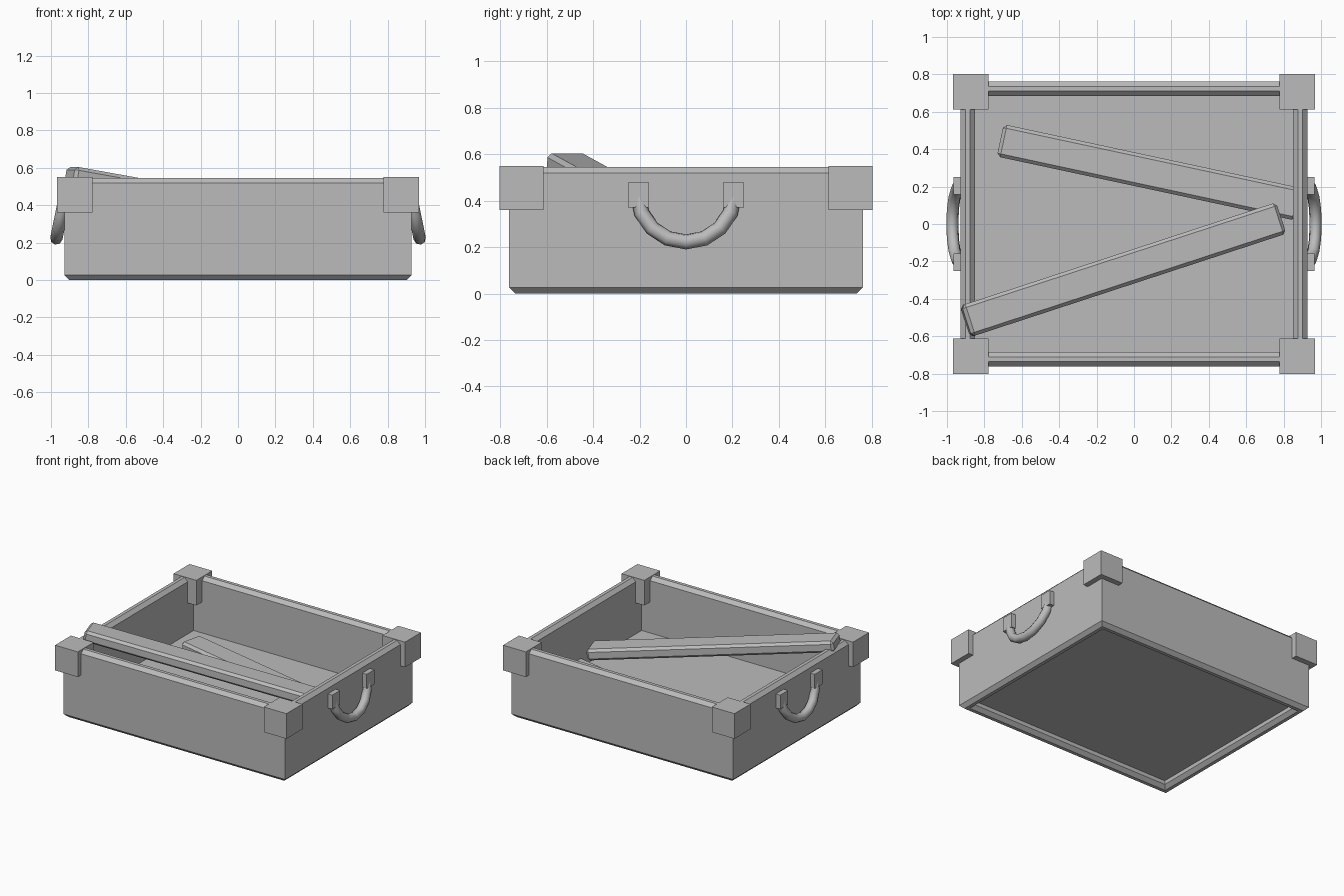
import bpy, bmesh, math
from mathutils import Matrix, Vector

if "Cube" in bpy.data.objects:
    bpy.data.objects.remove(bpy.data.objects["Cube"])

grey = bpy.data.materials.new("plain grey")
grey.diffuse_color = (0.5, 0.5, 0.5, 1)
grey.use_nodes = True
grey.node_tree.nodes["Principled BSDF"].inputs["Base Color"].default_value = grey.diffuse_color


def finish(name, bm):
    bmesh.ops.recalc_face_normals(bm, faces=bm.faces)
    me = bpy.data.meshes.new(name)
    bm.to_mesh(me)
    bm.free()
    me.materials.append(grey)
    ob = bpy.data.objects.new(name, me)
    bpy.context.collection.objects.link(ob)
    return ob


def box(name, center, size, bevel=0, rot=Matrix()):
    bm = bmesh.new()
    bmesh.ops.create_cube(bm, size=1, matrix=Matrix.Diagonal((*size, 1)))
    if bevel:
        bmesh.ops.bevel(bm, geom=bm.edges[:], offset=bevel, segments=1, affect='EDGES')
    bm.transform(Matrix.Translation(center) @ rot)
    return finish(name, bm)


def plank(name, start, end, width, thick, bevel):
    # start and end are the middles of the top face's two ends
    a, b = Vector(start), Vector(end)
    x = (b - a).normalized()
    y = Vector((0, 0, 1)).cross(x).normalized()
    z = x.cross(y)
    rot = Matrix((x, y, z)).transposed().to_4x4()
    box(name, (a + b) / 2 - z * thick / 2, ((b - a).length, width, thick), bevel, rot)


# Walls: chamfered board profile (inset, height) swept round the rectangle
X, Y, T, H, C = 0.928, 0.762, 0.078, 0.546, 0.026
profile = [(0, C), (C, 0), (T - C, 0), (T, C),
           (T, H - C), (T - C, H), (C, H), (0, H - C)]
bm = bmesh.new()
rings = [[bm.verts.new((sx * (X - i), sy * (Y - i), z)) for i, z in profile]
         for sx, sy in ((-1, -1), (1, -1), (1, 1), (-1, 1))]
for k in range(4):
    r, s = rings[k], rings[(k + 1) % 4]
    for j in range(8):
        n = (j + 1) % 8
        bm.faces.new((r[j], r[n], s[n], s[j]))
finish("crate_walls", bm)

# Floor panel, set up inside the walls
box("crate_floor", (0, 0, 0.09), (2 * X - 0.1, 2 * Y - 0.1, 0.07))

# Corner blocks
for sx, sy, n in ((-1, -1, "front_left"), (1, -1, "front_right"),
                  (1, 1, "back_right"), (-1, 1, "back_left")):
    box(n + "_corner_block", (sx * 0.873, sy * 0.708, 0.455), (0.19, 0.19, 0.19))

# Handles: mounting blocks and a drooping half ring tilted outwards
SEG, SIDES, R, TUBE = 8, 8, 0.207, 0.033
for sx, side in ((-1, "left"), (1, "right")):
    for sy, end in ((-1, "front"), (1, "back")):
        box(f"{side}_handle_{end}_mount", (sx * 0.935, sy * 0.205, 0.425), (0.06, 0.092, 0.108))
    bm = bmesh.new()
    loops = []
    tilt = math.radians(11.5)
    for i in range(SEG + 1):
        a = math.pi * i / SEG
        loop = []
        for j in range(SIDES):
            b = 2 * math.pi * j / SIDES
            d = R + TUBE * math.cos(b)
            out, down = TUBE * math.sin(b), d * math.sin(a)
            px = 0.93 + out * math.cos(tilt) + down * math.sin(tilt)
            pz = 0.425 - down * math.cos(tilt) + out * math.sin(tilt)
            loop.append(bm.verts.new((sx * px, d * math.cos(a), pz)))
        loops.append(loop)
    for r, s in zip(loops, loops[1:]):
        for j in range(SIDES):
            n = (j + 1) % SIDES
            bm.faces.new((r[j], r[n], s[n], s[j])).smooth = True
    bm.faces.new(loops[0])
    bm.faces.new(loops[-1])
    finish(side + "_handle_ring", bm)

# Loose planks: one flat on the floor, one leaning on the left wall
plank("floor_plank", (-0.715, 0.447, 0.195), (0.88, 0.105, 0.19), 0.176, 0.085, 0.018)
plank("leaning_plank", (-0.892, -0.518, 0.607), (0.79, 0.033, 0.305), 0.176, 0.085, 0.018)
